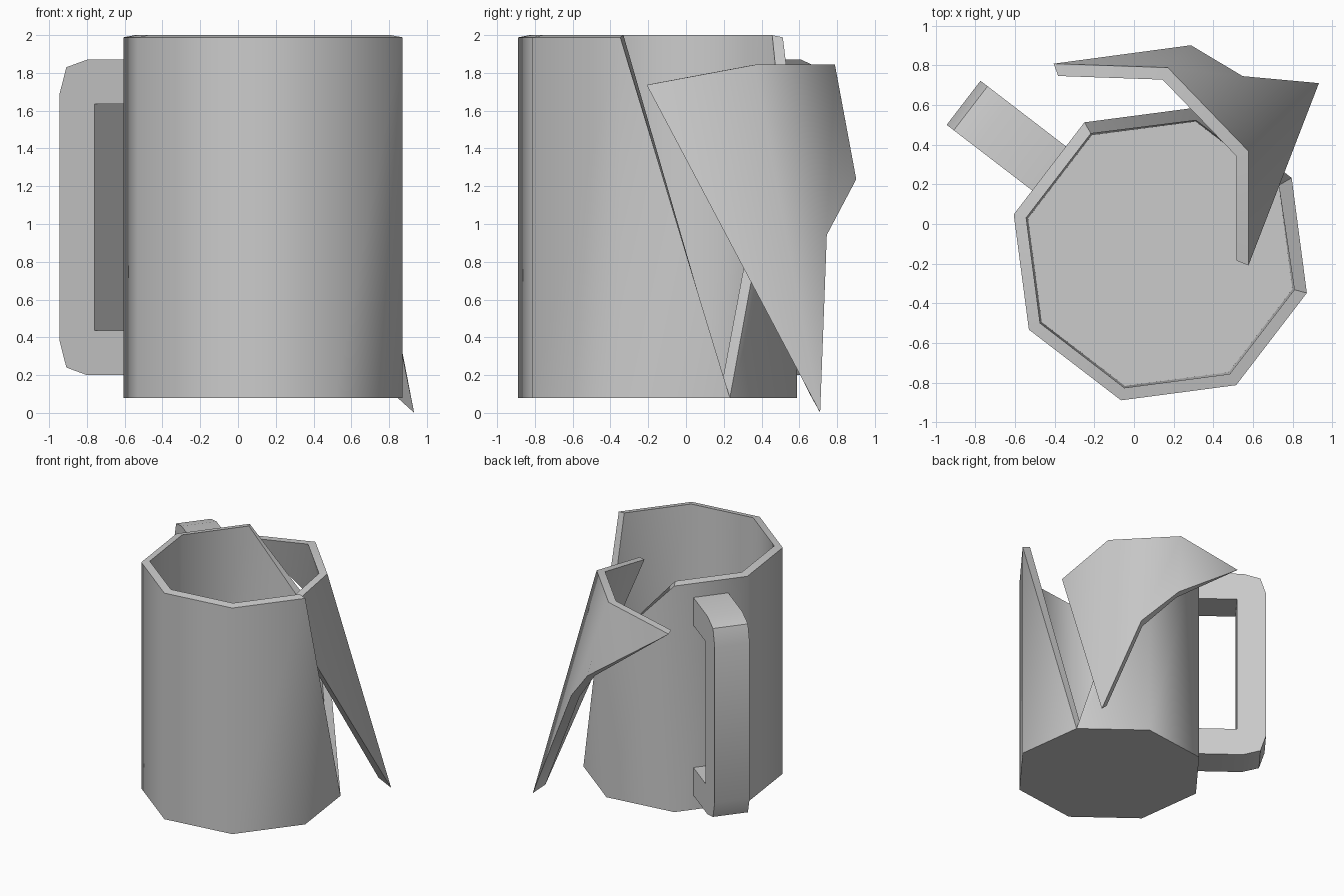
import bpy, bmesh, math
from mathutils import Matrix, Vector

cube = bpy.data.objects.get("Cube")
if cube:
    bpy.data.objects.remove(cube)

clay = bpy.data.materials.new("plain_grey")
clay.use_nodes = True
GREY = (0.6, 0.6, 0.6, 1)
clay.diffuse_color = GREY
clay.node_tree.nodes["Principled BSDF"].inputs["Base Color"].default_value = GREY

CENTRE = Vector((0.1325, -0.15, 0))
R_OUT, R_IN, R_FLOOR = 0.765, 0.70, 0.69
TOP, BOTTOM, FLOOR = 2.0, 0.08, 0.18


def corner(i, r):
    a = math.radians(-15 + 45 * i)
    return CENTRE + Vector((math.cos(a), math.sin(a), 0)) * r


def on_wall(s, z, inside):
    """Point on the eight-sided wall: s counts corners, fractions lie on a side."""
    if inside:
        z = max(z, FLOOR)
        r = R_FLOOR + (R_IN - R_FLOOR) * (z - FLOOR) / (TOP - FLOOR)
    else:
        r = R_OUT
        z = min(z, TOP - 0.012)
    i = math.floor(s)
    p = corner(i, r).lerp(corner(i + 1, r), s - i)
    p.z = z
    return p


def finish(bm, name, smooth=True):
    bmesh.ops.recalc_face_normals(bm, faces=bm.faces)
    mesh = bpy.data.meshes.new(name)
    bm.to_mesh(mesh)
    bm.free()
    mesh.materials.append(clay)
    obj = bpy.data.objects.new(name, mesh)
    bpy.context.collection.objects.link(obj)
    if smooth:
        bpy.ops.object.select_all(action="DESELECT")
        obj.select_set(True)
        bpy.context.view_layer.objects.active = obj
        bpy.ops.object.shade_smooth_by_angle(angle=math.radians(50))
    return obj


def thick_wall(name, panels, closed_bottom=False):
    """Builds panels of (s, z) points with an outer skin, inner skin and broken edges."""
    bm = bmesh.new()
    skins = [{}, {}]
    edges = {}

    def vert(point, inside):
        key = (point[0] % 8, point[1])
        if key not in skins[inside]:
            skins[inside][key] = bm.verts.new(on_wall(*point, inside))
        return skins[inside][key]

    for panel in panels:
        bm.faces.new([vert(p, 0) for p in panel])
        bm.faces.new([vert(p, 1) for p in reversed(panel)])
        for p, q in zip(panel, panel[1:] + panel[:1]):
            key = frozenset([(p[0] % 8, p[1]), (q[0] % 8, q[1])])
            edges.setdefault(key, []).append((p, q))
    for uses in edges.values():
        p, q = uses[0]
        if len(uses) == 1 and not (closed_bottom and p[1] == q[1] == BOTTOM):
            bm.faces.new([vert(q, 0), vert(p, 0), vert(p, 1), vert(q, 1)])
    if closed_bottom:
        for inside in (0, 1):
            bm.faces.new([vert((i, BOTTOM), inside) for i in range(8)])
    return finish(bm, name)


# Crack line shared by the mug and the broken piece
crack_left, crack_tip = (0, TOP), (1, BOTTOM)
crack_mid, crack_step, crack_right = (1.5, 1.055), (2, 1.36), (3, TOP)

# Mug body: whole sides, then the three broken ones
sides = [[(i, BOTTOM), (i + 1, BOTTOM), (i + 1, TOP), (i, TOP)] for i in range(3, 8)]
sides += [
    [(0, BOTTOM), crack_tip, crack_left],
    [crack_tip, (2, BOTTOM), crack_step, crack_mid],
    [(2, BOTTOM), (3, BOTTOM), crack_right, crack_step],
]
thick_wall("mug_body", sides, closed_bottom=True)

# Broken piece, slid outward and leaning beside the mug
shard = thick_wall("broken_piece", [
    [crack_left, crack_tip, (1, TOP)],
    [(1, TOP), crack_tip, crack_mid, crack_step, (2, TOP)],
    [(2, TOP), crack_step, crack_right],
])
pivot = corner(1, R_OUT) + Vector((0, 0, TOP))
turn = Matrix.Rotation(math.radians(-8.5), 4, "Z")
hinge = turn @ (corner(2, 1) - corner(1, 1))
lean = Matrix.Rotation(math.radians(-15), 4, hinge)
place = Matrix.Translation((0.575, 0.365, 1.855))
shard.data.transform(place @ lean @ turn @ Matrix.Translation(-pivot))

# Handle: bracket profile (distance from axis, height), extruded to its width
half = [(0.68, 1.87), (1.067, 1.87), (1.205, 1.83), (1.25, 1.69)]
hole = [(1.017, 1.635), (0.68, 1.635)]
MID = 1.035
profile = half + [(r, 2 * MID - z) for r, z in reversed(half)]
profile += [(r, 2 * MID - z) for r, z in reversed(hole)] + hole
out = Vector((math.cos(math.radians(142.5)), math.sin(math.radians(142.5)), 0))
side = Vector((-out.y, out.x, 0))
bm = bmesh.new()
face = bm.faces.new([bm.verts.new(CENTRE + out * r - side * 0.14 + Vector((0, 0, z)))
                     for r, z in profile])
grown = bmesh.ops.extrude_face_region(bm, geom=[face])
bmesh.ops.translate(bm, vec=side * 0.28,
                    verts=[v for v in grown["geom"] if isinstance(v, bmesh.types.BMVert)])
finish(bm, "handle")
